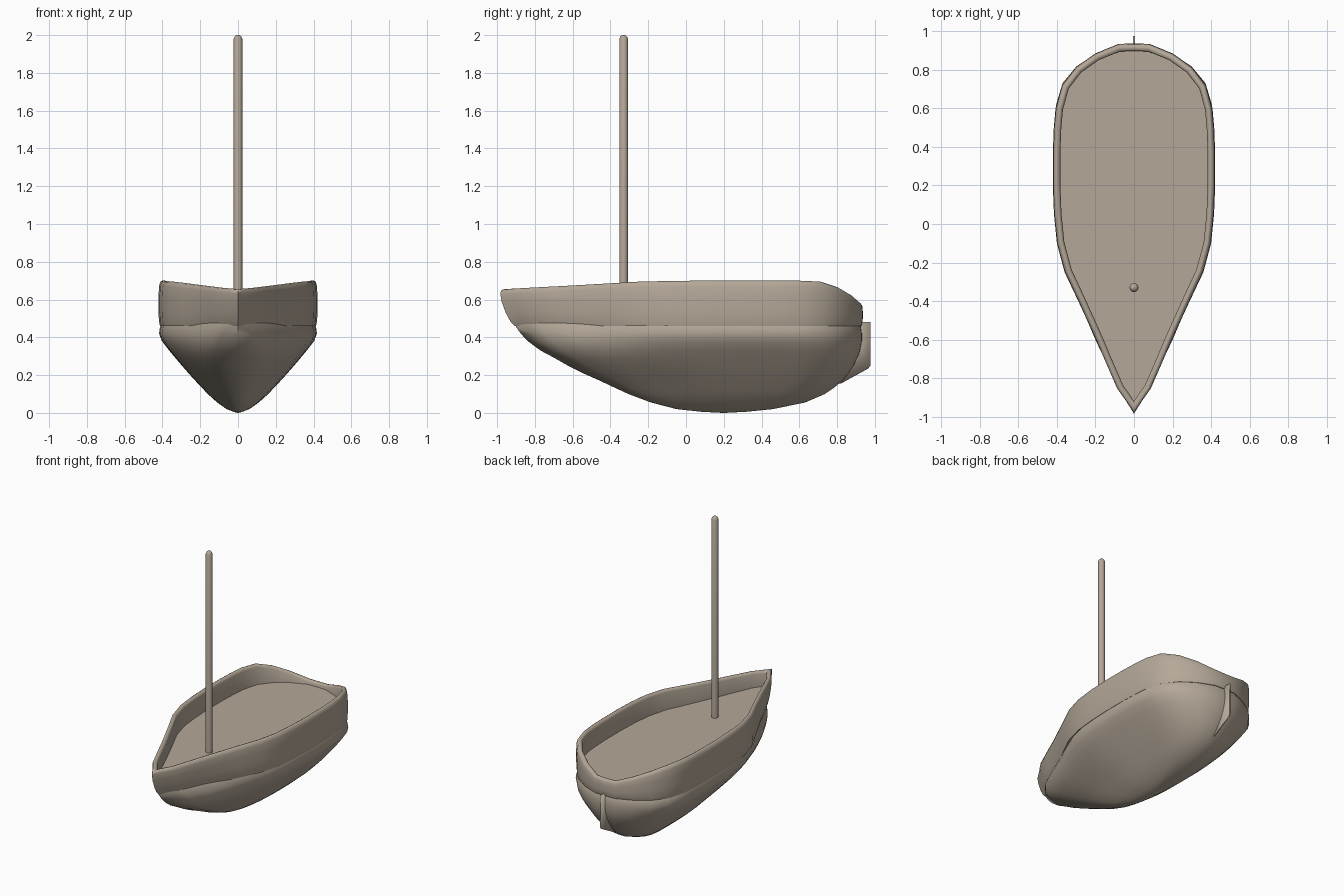
import bpy, bmesh, math
from mathutils import Vector

if "Cube" in bpy.data.objects:
    bpy.data.objects.remove(bpy.data.objects["Cube"])

# half outline of the gunwale, bow to stern (half width, y)
HALF = [(0, -.998), (.045, -.925), (.09, -.86), (.15, -.72), (.2, -.6), (.29, -.4), (.36, -.25),
        (.4, -.1), (.415, .05), (.421, .2), (.421, .37), (.416, .5), (.407, .6), (.374, .72),
        (.3, .815), (.2, .885), (.08, .934), (0, .936)]

# one weathered-wood colour for every part
WOOD = bpy.data.materials.new("wood")
WOOD.diffuse_color = (.455, .39, .314, 1)
WOOD.use_nodes = True
WOOD.node_tree.nodes["Principled BSDF"].inputs["Base Color"].default_value = WOOD.diffuse_color


def interp(table, v):
    """Piecewise linear lookup in a list of (key, value)."""
    if v <= table[0][0]:
        return table[0][1]
    for (a, p), (b, q) in zip(table, table[1:]):
        if v <= b:
            return p + (q - p) * (v - a) / (b - a)
    return table[-1][1]


def mirrored(half):
    return half + [(-x, y) for x, y in half[-2:0:-1]]


def inset(pts, d):
    """Offset a closed counter-clockwise outline inwards with mitred corners."""
    out = []
    for i, p in enumerate(pts):
        a, b, c = Vector(pts[i - 1]), Vector(p), Vector(pts[(i + 1) % len(pts)])
        e, f = (b - a).normalized(), (c - b).normalized()
        n, m = Vector((-e.y, e.x)), Vector((-f.y, f.x))
        out.append(tuple(b + (n + m) * d / (1 + n.dot(m))))
    return out


def make(name, rings, cap_end=False, angle=40):
    """Skin a stack of closed rings; optionally close the last one."""
    bm = bmesh.new()
    rows = [[bm.verts.new(p) for p in r] for r in rings]
    for r, s in zip(rows, rows[1:]):
        for i in range(len(r)):
            j = (i + 1) % len(r)
            bm.faces.new((r[i], r[j], s[j], s[i]))
    if cap_end:
        bm.faces.new(rows[-1])
    bmesh.ops.recalc_face_normals(bm, faces=bm.faces)
    me = bpy.data.meshes.new(name)
    bm.to_mesh(me)
    bm.free()
    me.materials.append(WOOD)
    ob = bpy.data.objects.new(name, me)
    bpy.context.collection.objects.link(ob)
    bpy.context.view_layer.objects.active = ob
    ob.select_set(True)
    bpy.ops.object.shade_smooth_by_angle(angle=math.radians(angle))
    ob.select_set(False)
    return ob


OUTLINE = mirrored(HALF)
SHEER = [(-.98, .655), (-.6, .675), (-.25, .695), (0, .70), (.68, .70), (.76, .69),
         (.84, .655), (.9, .615), (.936, .58)]
RAKE = [(.44, .085), (.5, .055), (.56, .03), (.66, 0)]
DECK_Z = .55

# bulwark: raised wall around the deck; (inset, height fraction seam..rim)
SECTION = [(.03, 0), (.008, 0), (.002, .12), (0, .35), (0, .65), (.003, .88),
           (.01, .98), (.02, 1), (.033, .98), (.039, .92)]
rings = []
for d, t in SECTION:
    ring = []
    for (x, y), (x0, y0) in zip(inset(OUTLINE, d), OUTLINE):
        z = .46 + (interp(SHEER, y0) - .46) * t
        k = max(0, (-y0 - .3) / .68)
        ring.append((x, y + k * interp(RAKE, z), z))
    rings.append(ring)
# inner face runs down to just below deck level
rings.append([(x, y, DECK_Z - .02) for x, y, z in rings[-1]])
make("bulwark", rings, angle=60)

# deck
deck = [(x, y, DECK_Z) for x, y in inset(OUTLINE, .03)]
make("deck", [deck], cap_end=True)

# hull: stacked waterlines (z, bow y, stern y, half width)
LEVELS = [(.475, -.905, .915, .405), (.455, -.9, .926, .413), (.42, -.875, .931, .418),
          (.38, -.838, .931, .403), (.33, -.77, .922, .364), (.29, -.695, .907, .331),
          (.25, -.625, .886, .297), (.21, -.545, .86, .262), (.17, -.455, .828, .226),
          (.13, -.37, .78, .188), (.1, -.305, .735, .16), (.055, -.185, .63, .11),
          (.02, -.05, .46, .06), (.006, .08, .32, .025)]
rings = []
for z, yb, ys, w in LEVELS:
    ring = []
    full = .12 + .58 * min(1, (.475 - z) / .17)
    for x, y in HALF:
        u = (y + .998) / 1.934
        # lower waterlines become fuller and rounder at the bow
        rnd = math.sqrt(max(0, 1 - (2 * u - 1) ** 2))
        rnd = max(rnd, x / .421) if u > .5 else rnd
        s = (x / .421) * (1 - full) + rnd * full
        ring.append((s * w, yb + (ys - yb) * u))
    ring[0], ring[-1] = (0, yb), (0, ys)
    rings.append([(x, y, z) for x, y in mirrored(ring)])
rings.append([(x * .05, .2 + (y - .2) * .05, 0) for x, y, z in rings[-1]])
make("hull", rings, cap_end=True, angle=70)

# mast with rounded tip
mast = []
for r, z in [(.023, DECK_Z - .02), (.023, 1.98), (.018, 1.992), (.009, 2.0)]:
    mast.append([(r * math.cos(a * math.tau / 16), -.33 + r * math.sin(a * math.tau / 16), z)
                 for a in range(16)])
make("mast", mast, cap_end=True, angle=60)

# rudder: thin plate behind the stern
plate = [(.78, .16), (.82, .155), (.965, .235), (.976, .25), (.976, .48), (.85, .48)]
ob = make("rudder", [[(0, y, z) for y, z in plate]], cap_end=True, angle=30)
mod = ob.modifiers.new("thickness", 'SOLIDIFY')
mod.thickness = .008
mod.offset = 0
